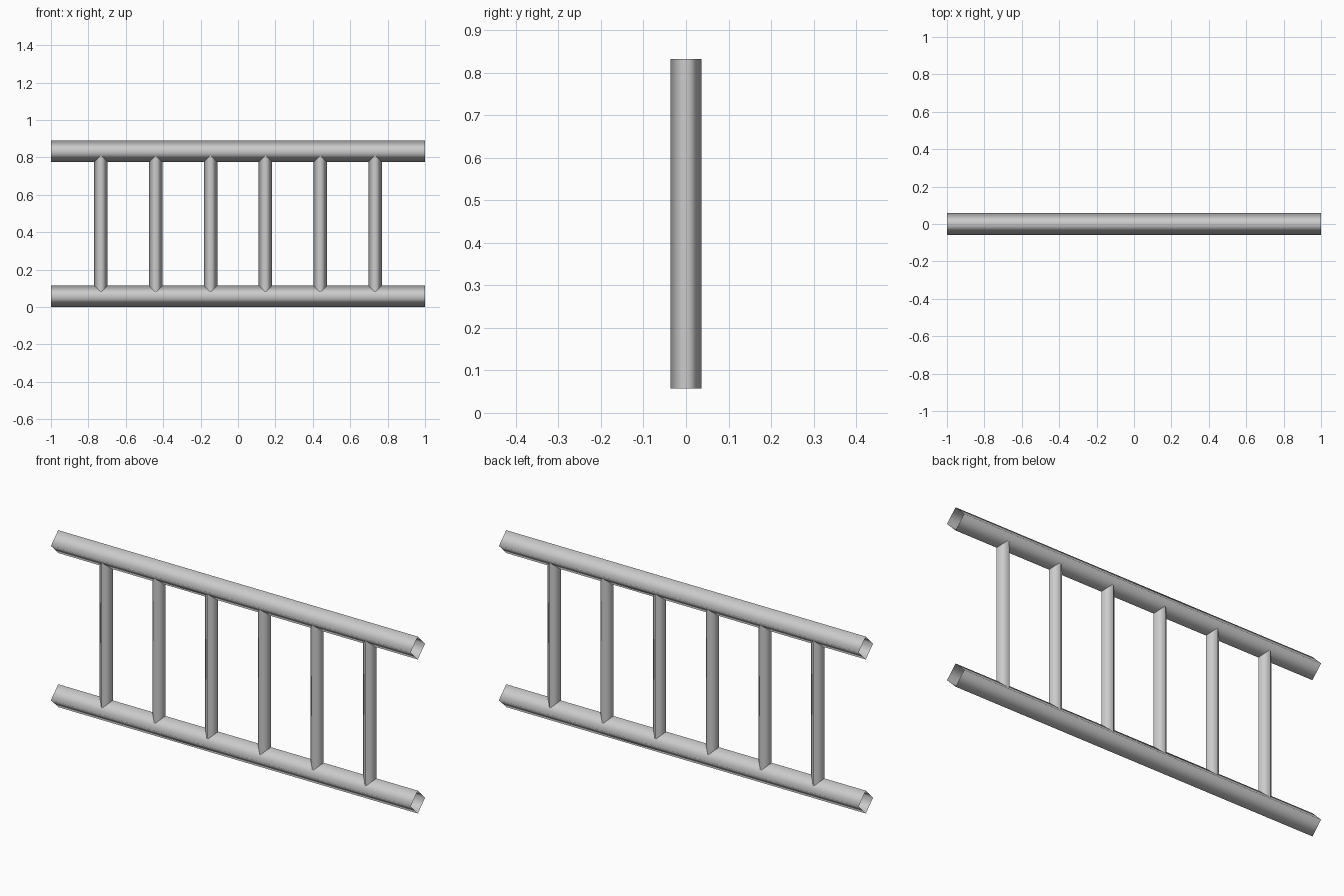
import bpy
from math import pi

if "Cube" in bpy.data.objects:
    bpy.data.objects.remove(bpy.data.objects["Cube"])

RAIL_R, RUNG_R = 0.0575, 0.0365
LOW_Z, HIGH_Z = RAIL_R, 0.832


def tube(name, radius, length, location, rotation=(0, 0, 0)):
    """Open-ended four-sided tube, corners on the axes, smooth shaded."""
    bpy.ops.mesh.primitive_cylinder_add(
        vertices=4, radius=radius, depth=length, end_fill_type='NOTHING',
        location=location, rotation=rotation)
    obj = bpy.context.object
    obj.name = name
    bpy.ops.object.transform_apply(location=False, rotation=True, scale=True)
    bpy.ops.object.shade_smooth()
    return obj


# Long side rails
for name, z in (("lower_rail", LOW_Z), ("upper_rail", HIGH_Z)):
    tube(name, RAIL_R, 2.0, (0, 0, z), (0, pi / 2, 0))

# Six evenly spaced rungs, running between the rail centre lines
for i in range(6):
    x = (i - 2.5) * 0.2932
    tube(f"rung_{i + 1}", RUNG_R, HIGH_Z - LOW_Z, (x, 0, (LOW_Z + HIGH_Z) / 2))
